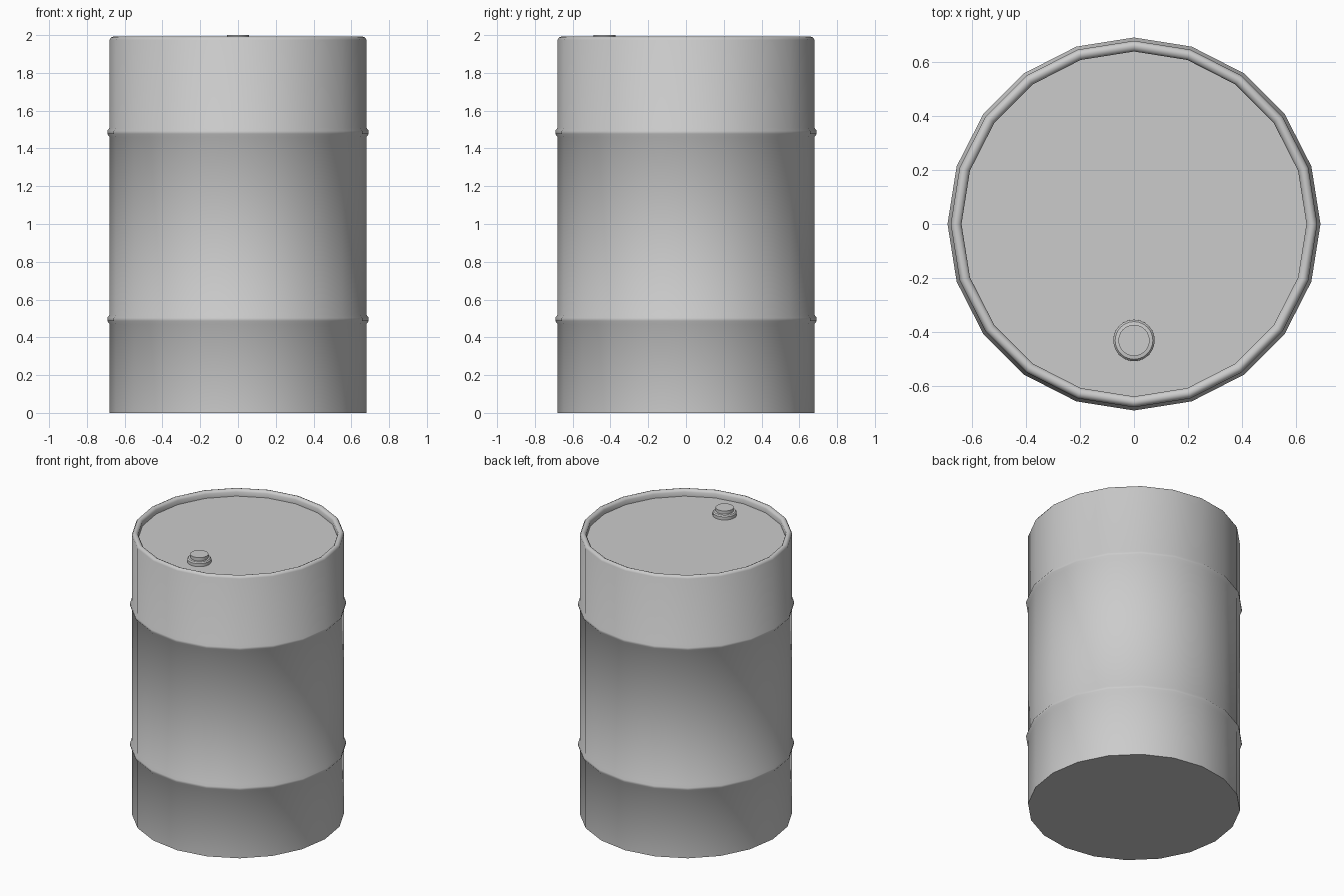
import bpy, bmesh, math

if "Cube" in bpy.data.objects:
    bpy.data.objects.remove(bpy.data.objects["Cube"])


def lathe(name, profile, sides, center=(0, 0, 0), angle=30):
    """Revolve an (r, z) profile around z and close both ends."""
    bm = bmesh.new()
    rings = []
    for r, z in profile:
        rings.append([bm.verts.new((r * math.cos(2 * math.pi * i / sides),
                                    r * math.sin(2 * math.pi * i / sides), z))
                      for i in range(sides)])
    for a, b in zip(rings, rings[1:]):
        for i in range(sides):
            j = (i + 1) % sides
            bm.faces.new((a[i], a[j], b[j], b[i]))
    bm.faces.new(rings[0][::-1])
    bm.faces.new(rings[-1])
    bmesh.ops.recalc_face_normals(bm, faces=bm.faces)
    mesh = bpy.data.meshes.new(name)
    bm.to_mesh(mesh)
    bm.free()
    ob = bpy.data.objects.new(name, mesh)
    ob.location = center
    bpy.context.collection.objects.link(ob)
    bpy.ops.object.select_all(action='DESELECT')
    ob.select_set(True)
    bpy.context.view_layer.objects.active = ob
    bpy.ops.object.shade_smooth_by_angle(angle=math.radians(angle))
    return ob


def rib(z):
    """Raised hoop pressed into the barrel wall."""
    return [(0.68, z - 0.025), (0.692, z - 0.008), (0.692, z + 0.008), (0.68, z + 0.025)]


LID = 1.945

# Barrel wall with two hoops, rolled rim and recessed lid
wall = [(0.68, 0)] + rib(0.495) + rib(1.485)
rim = [(0.68, 1.975), (0.672, 1.988), (0.66, 1.992), (0.647, 1.986), (0.64, 1.975), (0.64, LID)]
lathe("barrel", wall + rim, 20, angle=50)

# Stepped filler cap near the front of the lid
cap = [(0.077, 0), (0.077, 0.022), (0.07, 0.03), (0.058, 0.032), (0.058, 0.055)]
lathe("filler_cap", cap, 24, (0, -0.432, LID))
